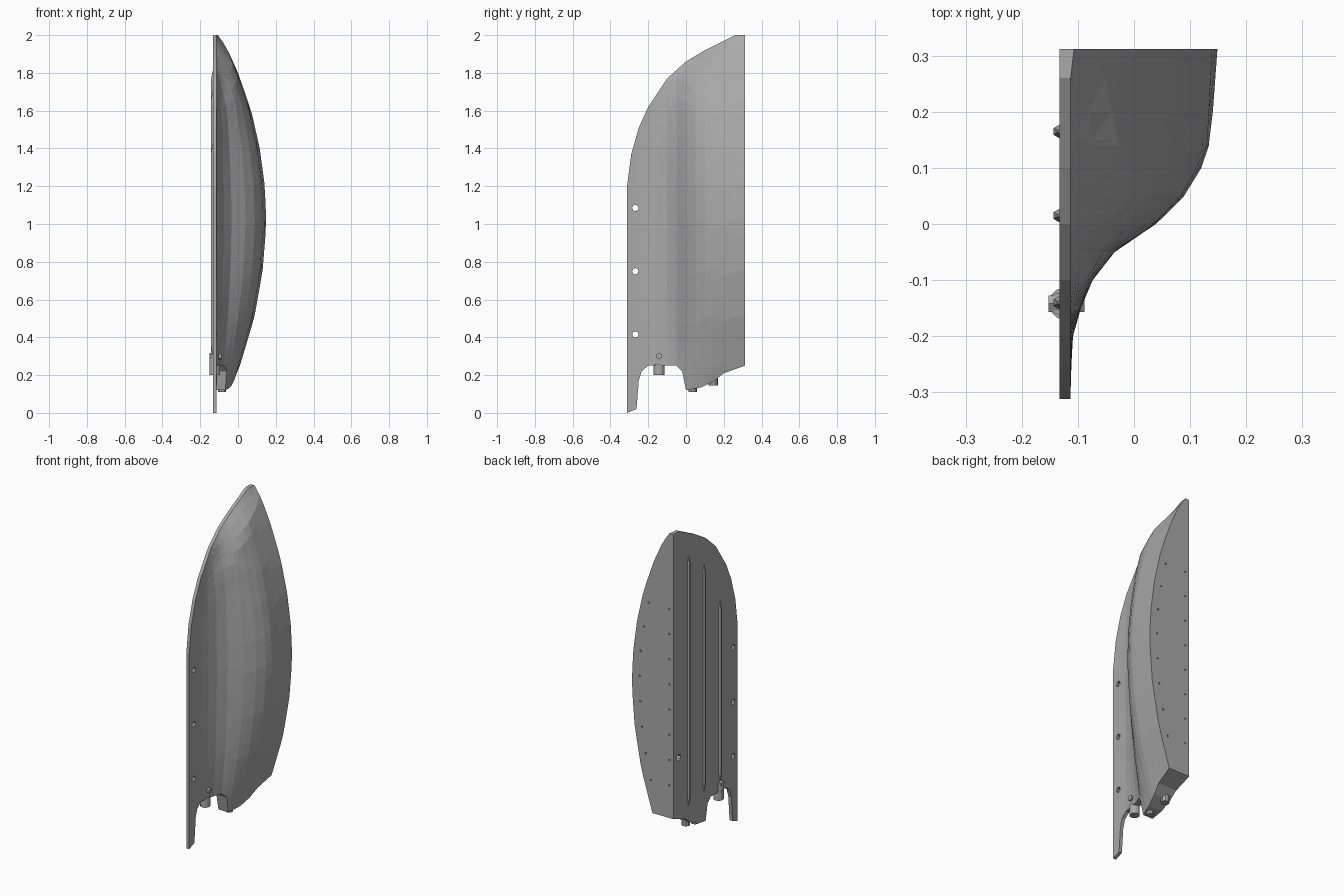
import bpy, bmesh, math
from mathutils import Matrix, Vector

if "Cube" in bpy.data.objects:
    bpy.data.objects.remove(bpy.data.objects["Cube"], do_unlink=True)

grey = bpy.data.materials.new("plain_grey")
grey.use_nodes = True
grey.diffuse_color = (0.4, 0.4, 0.4, 1)
grey.node_tree.nodes["Principled BSDF"].inputs["Base Color"].default_value = (0.4, 0.4, 0.4, 1)

FLAT, SKIN = -0.133, -0.113      # flat side and outer side of the thin plate
BACK = 0.312

# Profiles: upper and lower edge over y, swelling over y, back outline over z
UPPER = [(-.312, 1.2), (-.29, 1.37), (-.25, 1.51), (-.2, 1.62), (-.1, 1.77),
         (0, 1.86), (.1, 1.92), (.2, 1.97), (.26, 2), (BACK, 2)]
LOWER = [(-.312, 0), (-.262, .02), (-.25, .17), (-.235, .22), (-.2, .25), (-.05, .25),
         (-.02, .22), (0, .12), (.08, .135), (.15, .17), (.2, .21), (BACK, .25)]
SWELL = [(-.312, 0), (-.2, .02), (-.15, .07), (-.1, .15), (-.05, .3), (0, .58),
         (.05, .77), (.1, .89), (.14, .945), (.2, .965), (BACK, 1)]
OUTLINE = [(0, -.08), (.1, -.04), (.25, .01), (.5, .085), (.75, .13), (1, .15), (1.2, .142),
           (1.4, .115), (1.6, .07), (1.8, 0), (1.9, -.045), (1.96, -.075), (2, -.1)]


def interp(table, t):
    for (a, u), (b, v) in zip(table, table[1:]):
        if t <= b:
            return u + (v - u) * max(0, t - a) / (b - a)
    return table[-1][1]


def front_edge(z):
    return interp([(v, y) for y, v in UPPER[:-1]], z)


def skin_x(y, z):
    rim = min(1, max(0, y - front_edge(z)) / 0.15) ** 0.7
    return SKIN + interp(SWELL, y) * rim * (interp(OUTLINE, z) - SKIN)


def finish(name, bm):
    bmesh.ops.recalc_face_normals(bm, faces=bm.faces)
    mesh = bpy.data.meshes.new(name)
    bm.to_mesh(mesh)
    bm.free()
    mesh.materials.append(grey)
    obj = bpy.data.objects.new(name, mesh)
    bpy.context.scene.collection.objects.link(obj)
    return obj


def add_rod(bm, start, end, radius, sides=8, tip=None):
    a, b = Vector(start), Vector(end)
    turn = (b - a).to_track_quat('Z', 'Y').to_matrix().to_4x4()
    bmesh.ops.create_cone(bm, cap_ends=True, segments=sides, radius1=radius,
                          radius2=radius if tip is None else tip, depth=(b - a).length,
                          matrix=Matrix.Translation((a + b) / 2) @ turn)


def rods(name, items):
    bm = bmesh.new()
    for item in items:
        add_rod(bm, *item)
    return finish(name, bm)


# Swollen shell: columns of points across the width, bridged into a closed solid
ROWS = 24
columns = sorted({y for y, _ in UPPER + LOWER + SWELL} | {-.075, -.025, .025, .075})
bm = bmesh.new()
rings = []
for y in columns:
    lo, hi = interp(LOWER, y), interp(UPPER, y)
    heights = [lo + (hi - lo) * (1 - math.cos(math.pi * i / ROWS)) / 2 * 0.5
               + (hi - lo) * i / ROWS * 0.5 for i in range(ROWS + 1)]
    outer = [bm.verts.new((skin_x(y, z), y, z)) for z in heights]
    inner = [bm.verts.new((FLAT, y, z)) for z in reversed(heights)]
    rings.append(outer + inner)
for a, b in zip(rings, rings[1:]):
    for i in range(len(a)):
        j = (i + 1) % len(a)
        bm.faces.new((a[i], a[j], b[j], b[i]))
bm.faces.new(rings[0])
bm.faces.new(rings[-1])
bmesh.ops.triangulate(bm, faces=[f for f in bm.faces if len(f.verts) == 4])
shell = finish("swollen_shell", bm)

# Holes: mounting holes in the plate, a pocket, and two rows of pin holes in the back
holes = [((-.2, -.268, z), (.1, -.268, z), .017) for z in (.415, .75, 1.085)]
holes.append(((-.2, .262, .61), (-.1, .262, .61), .02))
for k in range(8):
    z = .45 + k * .155
    for x in (-.105, interp(OUTLINE, z) - .05):
        holes.append(((x, BACK - .02, z), (x, BACK + .02, z), .006, 6))
cutter = rods("hole_cutter", holes)
cutter.hide_render = True
cut = shell.modifiers.new("holes", 'BOOLEAN')
cut.operation = 'DIFFERENCE'
cut.solver = 'EXACT'
cut.object = cutter
bpy.context.view_layer.objects.active = shell
bpy.ops.object.modifier_apply(modifier="holes")
bpy.data.objects.remove(cutter, do_unlink=True)

# Long raised ribs on the flat side, with pointed ends
ribs = []
for y, lo, hi in ((.165, .28, 1.81), (.015, .31, 1.7), (-.14, .31, 1.42)):
    ribs += [((FLAT, y, lo + .05), (FLAT, y, hi - .05), .012, 6),
             ((FLAT, y, hi - .05), (FLAT, y, hi), .012, 6, .003),
             ((FLAT, y, lo + .05), (FLAT, y, lo), .012, 6, .003)]
rods("flat_side_ribs", ribs)

# Pivot barrel in the notch with its cross bolt
rods("pivot_barrel", [((-.123, -.142, .2), (-.123, -.142, .26), .029, 12),
                      ((-.131, -.142, .25), (-.131, -.142, .31), .02, 12)])
rods("cross_bolt", [((-.152, -.142, .3), (-.088, -.142, .3), .017, 6)])

# Studs under the lower edge
rods("lower_studs", [((-.085, .035, .11), (-.085, .035, .16), .022, 10),
                     ((-.1, .145, .145), (-.1, .145, .21), .025, 10)])
